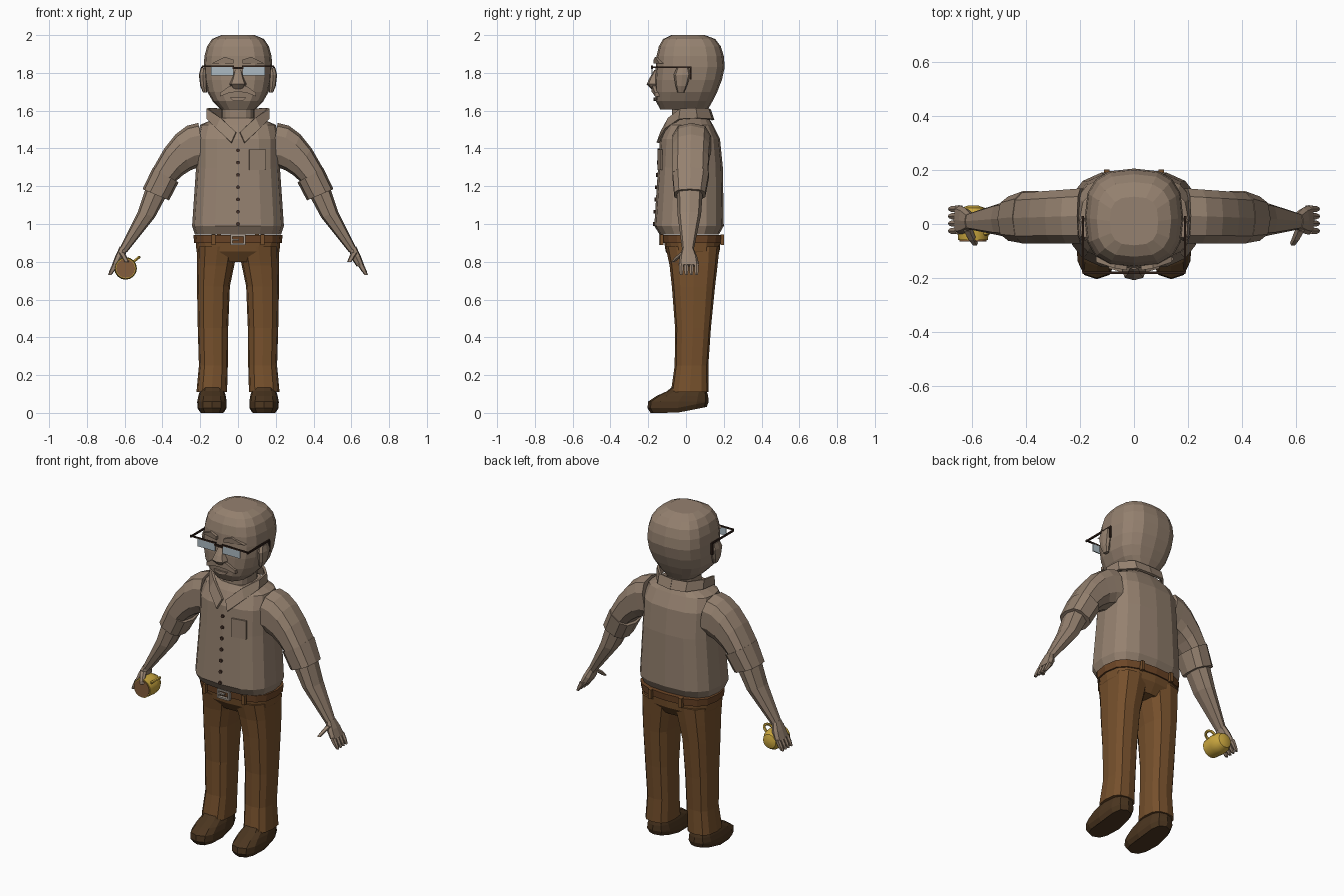
import bpy, bmesh
from math import sin, cos, pi, copysign
from mathutils import Vector

if "Cube" in bpy.data.objects:
    bpy.data.objects.remove(bpy.data.objects["Cube"])


def material(name, red, green, blue):
    mat = bpy.data.materials.new(name)
    mat.use_nodes = True
    mat.diffuse_color = (red, green, blue, 1)
    shader = mat.node_tree.nodes["Principled BSDF"]
    shader.inputs["Base Color"].default_value = (red, green, blue, 1)
    return mat


tan = material("warm tan", .3, .22, .16)
trouser_brown = material("trouser brown", .18, .08, .025)
belt_brown = material("belt brown", .15, .06, .02)
shoe_brown = material("shoe brown", .07, .036, .014)
mug_yellow = material("mug yellow", .6, .39, .05)
coffee_brown = material("coffee brown", .23, .11, .045)
lens_grey = material("lens blue grey", .42, .5, .55)
frame_dark = material("frame dark brown", .03, .015, .01)
buckle_grey = material("buckle grey", .38, .33, .28)
button_brown = material("button brown", .06, .03, .02)


def finish(bm, name, mat, mirror=False):
    bmesh.ops.recalc_face_normals(bm, faces=bm.faces)
    mesh = bpy.data.meshes.new(name)
    bm.to_mesh(mesh)
    bm.free()
    mesh.materials.append(mat)
    obj = bpy.data.objects.new(name, mesh)
    bpy.context.collection.objects.link(obj)
    if mirror:
        modifier = obj.modifiers.new("Mirror", "MIRROR")
        modifier.use_mirror_merge = False
    return obj


def loft(name, rings, mat, mirror=False):
    """Skin a stack of closed rings and cap both ends."""
    bm = bmesh.new()
    rows = [[bm.verts.new(point) for point in ring] for ring in rings]
    count = len(rows[0])
    for low, high in zip(rows, rows[1:]):
        for i in range(count):
            j = (i + 1) % count
            bm.faces.new((low[i], low[j], high[j], high[i]))
    bm.faces.new(rows[0])
    bm.faces.new(rows[-1])
    return finish(bm, name, mat, mirror)


def power(value, exponent):
    return copysign(abs(value) ** exponent, value)


def section(inner, outer, z, front, back, rise=0, sides=12):
    """Rounded cross-section; rise lifts the outer side and lowers the inner."""
    points = []
    for i in range(sides):
        angle = 2 * pi * i / sides
        across, along = power(cos(angle), .72), power(sin(angle), .72)
        points.append(Vector(((inner + outer) / 2 + (outer - inner) / 2 * across,
                              (front + back) / 2 + (back - front) / 2 * along,
                              z + rise * across)))
    return points


def body(name, rows, mat, sides=16):
    """Centred part from rows of half width, height, front and back."""
    return loft(name, [section(-half, half, z, front, back, sides=sides)
                       for half, z, front, back in rows], mat)


def limbs(name, rows, mat, sides=10):
    """Left and right part from rows of section arguments."""
    return loft(name, [section(*row, sides=sides) for row in rows], mat, True)


def prism(name, outline, front, back, mat, mirror=True, bend=0):
    """Front outline pushed back in depth, curving away from the middle."""
    return loft(name, [[Vector((x, y + bend * x * x, z)) for x, z in outline]
                       for y in (front, back)], mat, mirror)


def box(name, left, right, front, back, bottom, top, mat, mirror=True):
    outline = [(left, bottom), (right, bottom), (right, top), (left, top)]
    return prism(name, outline, front, back, mat, mirror)


def turned(name, x, z, profile, mat, sides):
    """Round part about a front-to-back axis, from radius and depth pairs."""
    return loft(name, [[Vector((x + radius * cos(2 * pi * i / sides), y,
                                z + radius * sin(2 * pi * i / sides)))
                        for i in range(sides)] for radius, y in profile], mat)


# Head: tapering jaw below, rounded dome above
jaw = [(.18 - .09 * k ** 3, 1.83 - .225 * k, -.165 + .03 * k ** 8, .205 - .09 * k ** 1.5)
       for k in (1, .8, .58, .3)]
dome = []
for i in range(5):
    angle = .35 * i
    size = cos(angle) ** .4
    dome.append((.182 * size, 1.83 + .172 * sin(angle), -.16 * size, .205 * size))
body("head", jaw + dome, tan)
body("neck", [(.085, z, -.075, .112) for z in (1.5, 1.65)], tan)

# Face
body("nose", [(.028, 1.715, -.185, -.12), (.045, 1.74, -.208, -.12),
              (.032, 1.77, -.195, -.12), (.018, 1.815, -.168, -.12)], tan, 8)
limbs("ears", [(.165, .185, 1.695, -.045, -.01), (.165, .2, 1.73, -.055, .005),
               (.165, .207, 1.79, -.065, .025), (.165, .198, 1.825, -.05, .015)], tan, 8)
prism("moustache", [(0, 1.735), (.045, 1.73), (.095, 1.695), (.095, 1.675),
                    (.045, 1.695), (0, 1.7)], -.182, -.12, tan, bend=2)
prism("lower_lip", [(0, 1.67), (.045, 1.67), (.03, 1.655), (0, 1.65)], -.172, -.12, tan, bend=2)
prism("brows", [(.025, 1.85), (.14, 1.85), (.07, 1.885), (.025, 1.87)],
      -.172, -.12, tan, bend=1.6)

# Glasses
box("lenses", .025, .142, -.183, -.177, 1.787, 1.838, lens_grey)
box("glasses_bridge", -.03, .03, -.184, -.176, 1.82, 1.83, frame_dark, mirror=False)
box("glasses_top_rims", .02, .19, -.184, -.176, 1.832, 1.84, frame_dark)
box("glasses_temples", .184, .192, -.18, .03, 1.825, 1.835, frame_dark)
box("glasses_hooks", .184, .195, .02, .03, 1.765, 1.83, frame_dark)

# Shirt body from hem to neckline, with a chest pocket
body("shirt", [(.228, .945, -.14, .175), (.243, .99, -.168, .2), (.222, 1.3, -.148, .195),
               (.22, 1.45, -.138, .18), (.2, 1.525, -.1, .142), (.12, 1.56, -.075, .122)], tan)
pocket = box("chest_pocket", -.044, .044, -.005, .004, -.055, .055, tan, mirror=False)
pocket.location = (.103, -.137, 1.34)
pocket.rotation_euler.z = .2

# Shirt buttons follow the slope of the belly
for i in range(7):
    z = 1.39 - .065 * i
    surface = -.14 - (1.45 - z) / 15
    turned(f"shirt_button_{i + 1}", 0, z, [(.01, surface - .006), (.01, surface + .004)],
           button_brown, 8)

# Folded collar: a bent strip given thickness
fold = [(0, .125, 1.605), (.09, .115, 1.61), (.15, .05, 1.615), (.16, -.03, 1.61),
        (.09, -.09, 1.56), (.01, -.13, 1.485)]
bm = bmesh.new()
upper = [bm.verts.new(point) for point in fold]
lower = [bm.verts.new((x + .025 if y < -.05 else x, y * 1.15, z - .055)) for x, y, z in fold]
for i in range(len(fold) - 1):
    bm.faces.new((upper[i], upper[i + 1], lower[i + 1], lower[i]))
collar = finish(bm, "collar", tan, mirror=True)
thickness = collar.modifiers.new("Thickness", "SOLIDIFY")
thickness.thickness = .014
thickness.offset = 0

# Sleeves swing from upright at the shoulder to slanted at the elbow
limbs("sleeves", [(.17 + .04 * i, .21 + .06 * i, 1.42 - .01 * i * i, -.075, .135 - .004 * i,
                   .115 - .005 * i * i) for i in range(5)], tan)
limbs("sleeve_cuffs", [(.315, .45, 1.26, -.075, .125, .04),
                       (.365, .505, 1.155, -.065, .105, .03)], tan)
limbs("forearms", [(.37, .48, 1.19, -.05, .09, .025), (.44, .53, 1.05, -.045, .08, .015),
                   (.588, .628, .86, -.02, .04, .01)], tan, 8)

# Hands
limbs("palms", [(.588, .626, .87, -.02, .04, .01), (.602, .648, .825, -.034, .06, .01),
                (.628, .667, .78, -.04, .07, .005)], tan, 8)
for i in range(4):
    front = -.038 + .027 * i
    limbs(f"fingers_{i + 1}", [(.628, .664, .79, front, front + .026),
                               (.65, .68, .755, front, front + .025),
                               (.67, .688, .73, front + .005, front + .02)], tan, 6)
limbs("thumbs", [(.6, .635, .85, -.03, .01), (.588, .617, .825, -.06, -.025),
                 (.577, .6, .798, -.08, -.06)], tan, 6)

# Trousers
body("trouser_hips", [(.19, .8, -.07, .14), (.22, .855, -.108, .178),
                      (.226, .94, -.12, .185)], trouser_brown)
limbs("trouser_legs", [(0, .216, .88, -.108, .178), (.02, .217, .78, -.087, .167),
                       (.043, .217, .67, -.075, .154), (.052, .213, .45, -.058, .132),
                       (.054, .207, .25, -.06, .118), (.058, .22, .11, -.08, .12)],
      trouser_brown, 12)

# Belt with loops and buckle
body("belt", [(.232, .9, -.125, .19), (.236, .942, -.13, .195)], belt_brown)
for side, x, y in (("front", .13, -.128), ("back", .1, .192)):
    box(f"belt_loops_{side}", x - .01, x + .01, y - .01, y + .01, .89, .945, trouser_brown)
for edge, z in (("bottom", .89), ("top", .935)):
    box(f"buckle_{edge}", -.04, .04, -.143, -.125, z, z + .01, buckle_grey, mirror=False)
box("buckle_sides", .03, .04, -.143, -.125, .895, .94, buckle_grey)
box("buckle_prong", -.03, .005, -.14, -.125, .913, .921, buckle_grey, mirror=False)

# Shoes, with the sole rising towards the heel
shoes = limbs("shoes", [(.075, .2, 0, -.188, .11), (.06, .215, .025, -.204, .12),
                        (.06, .216, .06, -.2, .12), (.065, .21, .09, -.155, .117),
                        (.072, .202, .115, -.1, .11), (.08, .195, .15, -.06, .1)],
              shoe_brown, 12)
for vertex in shoes.data.vertices:
    if vertex.co.z < .03:
        vertex.co.z += max(0, vertex.co.y + .05) * .2

# Mug held in the right hand, opening to the front
mug_x, mug_z = -.595, .765
mug = turned("mug", mug_x, mug_z, [(.02, .068), (.042, .06), (.056, .035), (.06, 0),
                                   (.055, -.06)], mug_yellow, 16)
turned("coffee", mug_x, mug_z, [(.05, -.064), (.05, -.058)], coffee_brown, 16)
bpy.ops.mesh.primitive_torus_add(
    major_segments=16, minor_segments=6, major_radius=.03, minor_radius=.008,
    location=(mug_x + .048, -.005, mug_z + .04), rotation=(0, -.69, 0))
handle = bpy.context.object
handle.name = "mug_handle"
handle.data.materials.append(mug_yellow)
for part in (mug, handle):
    bpy.ops.object.select_all(action="DESELECT")
    part.select_set(True)
    bpy.context.view_layer.objects.active = part
    bpy.ops.object.shade_smooth_by_angle()
